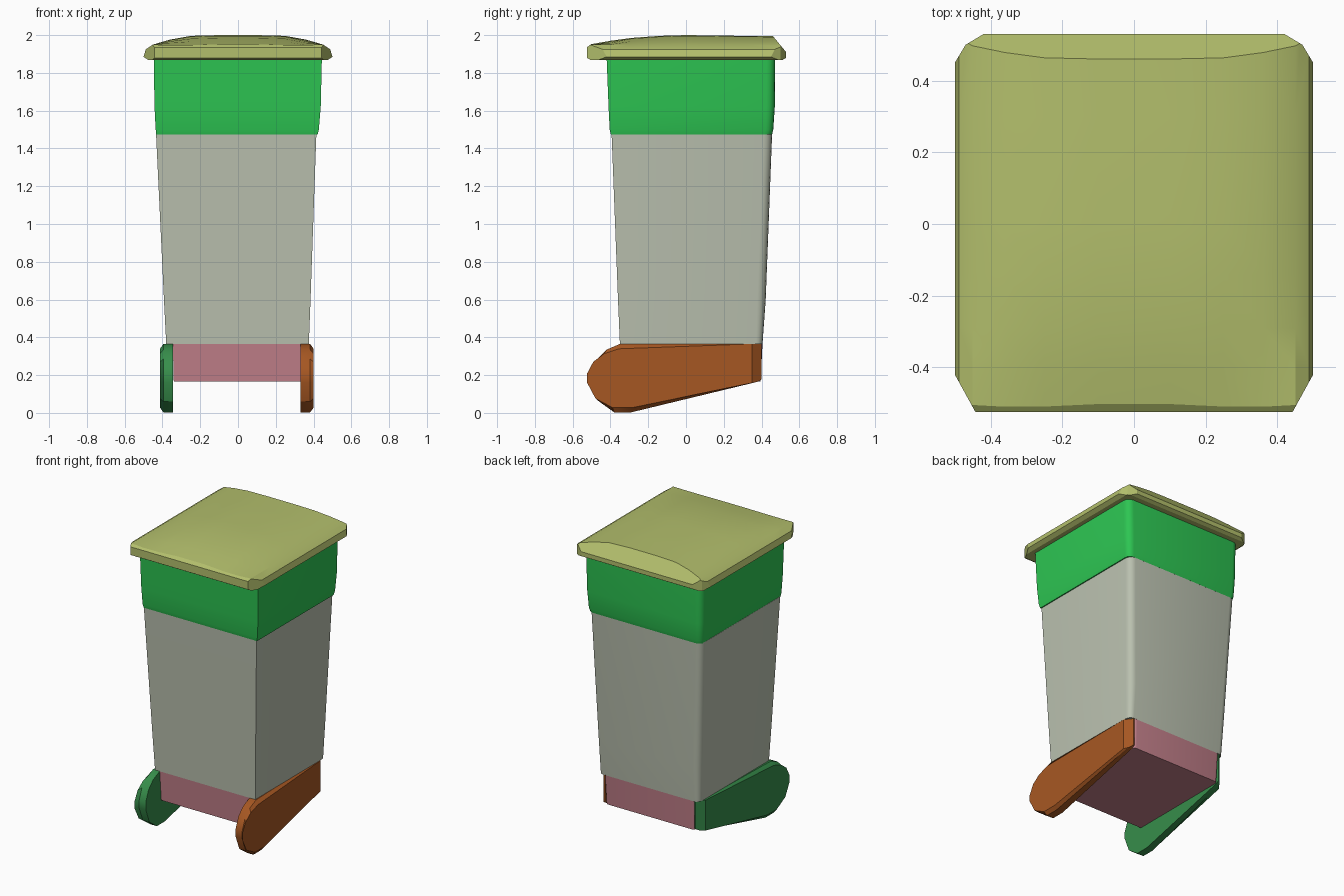
import bpy, bmesh
from math import cos, sin, pi, radians
from mathutils import Vector

cube = bpy.data.objects.get("Cube")
if cube:
    bpy.data.objects.remove(cube, do_unlink=True)


def material(name, rgb):
    m = bpy.data.materials.new(name)
    m.use_nodes = True
    m.diffuse_color = (*rgb, 1)
    m.node_tree.nodes["Principled BSDF"].inputs["Base Color"].default_value = (*rgb, 1)
    return m


LID = material("olive_yellow", (0.45, 0.52, 0.15))
COLLAR = material("bright_green", (0.026, 0.56, 0.085))
BIN = material("warm_grey", (0.49, 0.53, 0.43))
BASE = material("dusty_pink", (0.53, 0.21, 0.25))
RIGHT = material("rust_orange", (0.38, 0.095, 0.016))
LEFT = material("leaf_green", (0.038, 0.27, 0.07))


def finish(name, bm, mat, angle=30):
    bmesh.ops.recalc_face_normals(bm, faces=bm.faces)
    mesh = bpy.data.meshes.new(name)
    bm.to_mesh(mesh)
    bm.free()
    mesh.materials.append(mat)
    mesh.shade_smooth()
    mesh.set_sharp_from_angle(angle=radians(angle))
    ob = bpy.data.objects.new(name, mesh)
    bpy.context.collection.objects.link(ob)
    return ob


def loft(rings):
    """Closed solid through rings that have the same number of points."""
    bm = bmesh.new()
    loops = [[bm.verts.new(p) for p in ring] for ring in rings]
    n = len(loops[0])
    for a, b in zip(loops, loops[1:]):
        for i in range(n):
            j = (i + 1) % n
            bm.faces.new((a[i], a[j], b[j], b[i]))
    bm.faces.new(loops[0])
    bm.faces.new(loops[-1])
    return bm


def cut(bm, point, normal):
    """Slice away everything on the normal side and close the hole."""
    res = bmesh.ops.bisect_plane(bm, geom=bm.verts[:] + bm.edges[:] + bm.faces[:],
                                 plane_co=point, plane_no=Vector(normal).normalized(),
                                 clear_outer=True)
    edges = [e for e in res["geom_cut"] if isinstance(e, bmesh.types.BMEdge)]
    bmesh.ops.holes_fill(bm, edges=edges, sides=0)


def section(x0, x1, y0, y1, z, r):
    """Rectangle with sharp front corners and rounded back corners."""
    pts = [(x0, y0, z), (x1, y0, z)]
    for cx, start in ((x1 - r, 0), (x0 + r, pi / 2)):
        for i in range(5):
            a = start + i * pi / 8
            pts.append((cx + r * cos(a), y1 - r + r * sin(a), z))
    return pts


# Stacked body parts
finish("base", loft([section(-0.34, 0.33, -0.34, 0.395, 0.165, 0.02),
                     section(-0.345, 0.335, -0.35, 0.405, 0.365, 0.02)]), BASE)
finish("bin", loft([section(-0.38, 0.375, -0.35, 0.405, 0.365, 0.035),
                    section(-0.392, 0.384, -0.36, 0.422, 0.6, 0.045),
                    section(-0.434, 0.415, -0.394, 0.456, 1.48, 0.045)]), BIN)
finish("collar", loft([section(-0.432, 0.422, -0.398, 0.456, 1.475, 0.04),
                       section(-0.436, 0.428, -0.404, 0.462, 1.5, 0.04),
                       section(-0.442, 0.438, -0.41, 0.47, 1.62, 0.045),
                       section(-0.446, 0.444, -0.42, 0.472, 1.875, 0.045)]), COLLAR)

# Domed lid, swept from front to back
half = [(0.475, 1.868), (0.5, 1.885), (0.488, 1.925), (0.45, 1.95)]


def lid_row(y, crown):
    drop = 2.0 - crown
    side = half + [(0.36, 1.976 - drop * 0.6), (0.25, 1.996 - drop), (0.1, crown)]
    return [(x, y, z) for x, z in side] + [(-x, y, z) for x, z in reversed(side)]


lid = loft([lid_row(y, z) for y, z in
            ((-0.525, 1.948), (-0.4, 1.97), (-0.29, 1.985), (-0.14, 1.996),
             (0, 2.0), (0.3, 1.996), (0.53, 1.994))])
cut(lid, (0, 0.46, 1.995), (0, 0.085, 0.07))        # sloping back edge
cut(lid, (0, -0.525, 1.935), (0, -0.6, 0.8))        # front top edge
cut(lid, (0, -0.525, 1.88), (0, -0.5, -0.85))       # lower lips
cut(lid, (0, 0.53, 1.88), (0, 0.5, -0.85))
for s in (-1, 1):                                   # clipped corners
    cut(lid, (s * 0.5, -0.42, 0), (s * 0.1, -0.055, 0))
    cut(lid, (s * 0.5, 0.45, 0), (s * 0.05, 0.03, 0))
    cut(lid, (s * 0.47, 0.5, 0), (s * 0.03, 0.05, 0))
finish("lid", lid, LID, 25)

# Wheel fairings: rounded lobe in front, tapering towards the back
profile = [(0.35, 0.365), (0.40, 0.365), (0.40, 0.178), (0.38, 0.165),
           (-0.29, 0.003), (-0.38, 0.003), (-0.46, 0.06), (-0.5, 0.16),
           (-0.5, 0.21), (-0.47, 0.285), (-0.42, 0.335), (-0.35, 0.365)]


def fairing(name, side, shift, mat):
    rings = []
    for inset, lift in ((0, None), (0, -0.018), (0.025, 0)):
        ring = []
        for y, z in profile:
            front = y < 0
            out = 0.4 if front else 0.378
            x = 0.332 if lift is None else out + lift
            if inset and front:
                y += inset * (-0.32 - y) / -0.18
                z += inset * (0.18 - z) / 0.18
            ring.append((side * x + shift, y, z))
        rings.append(ring)
    bm = loft(rings)
    # angled rear corner
    cut(bm, (side * 0.378 + shift, 0.35, 0), (side * 0.05, 0.038, 0))
    finish(name, bm, mat)


fairing("orange_wheel_fairing", 1, 0, RIGHT)
fairing("green_wheel_fairing", -1, -0.013, LEFT)
